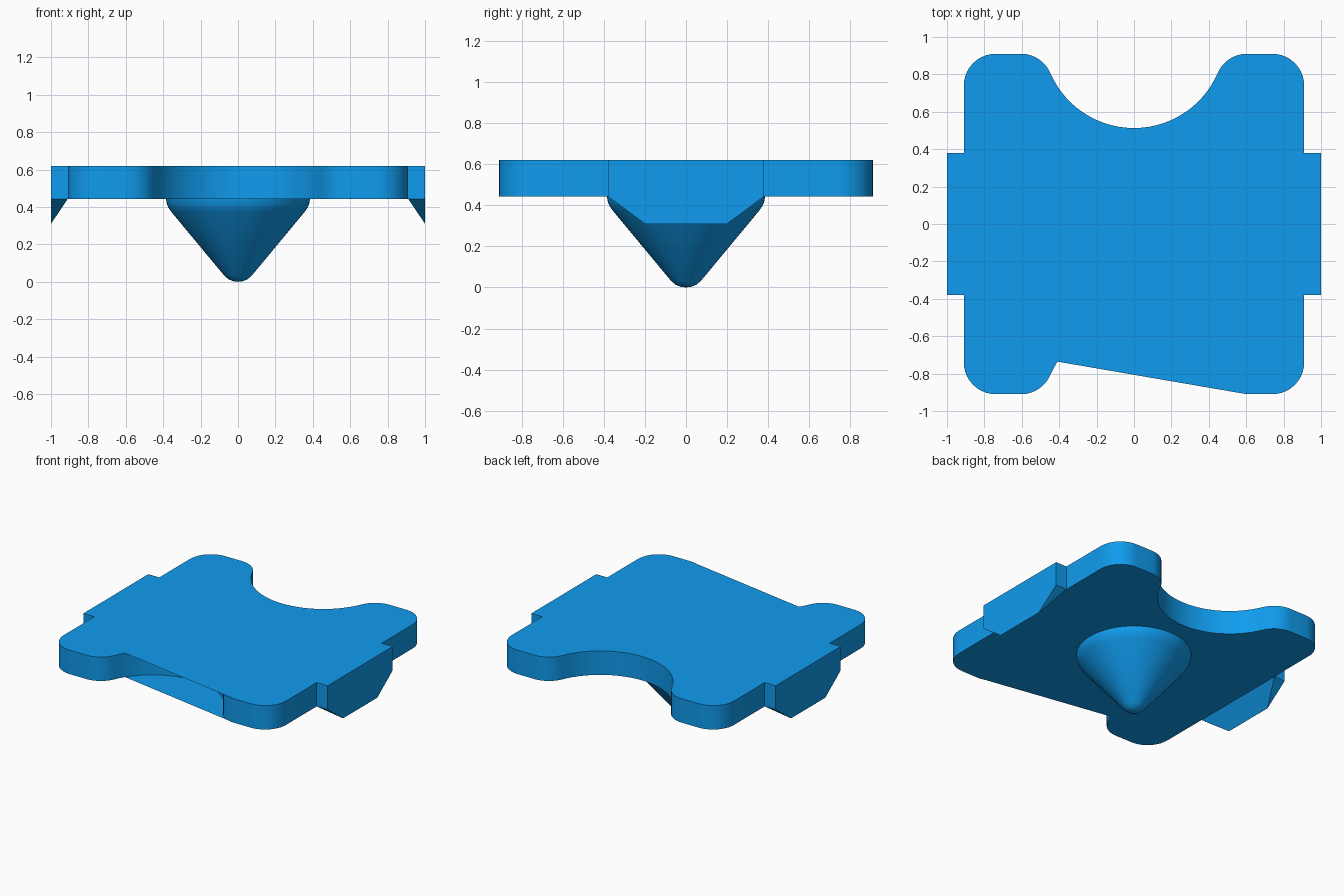
import bpy, bmesh
from math import sin, cos, pi, radians, atan2, hypot

if "Cube" in bpy.data.objects:
    bpy.data.objects.remove(bpy.data.objects["Cube"])

blue = bpy.data.materials.new("blue")
blue.diffuse_color = (0.005, 0.33, 0.85, 1)
blue.use_nodes = True
blue.node_tree.nodes["Principled BSDF"].inputs["Base Color"].default_value = blue.diffuse_color

TOP, BASE = 0.62, 0.443


def finish(name, bm, angle=30):
    mesh = bpy.data.meshes.new(name)
    bm.to_mesh(mesh)
    bm.free()
    mesh.materials.append(blue)
    ob = bpy.data.objects.new(name, mesh)
    bpy.context.collection.objects.link(ob)
    bpy.ops.object.select_all(action='DESELECT')
    ob.select_set(True)
    bpy.context.view_layer.objects.active = ob
    bpy.ops.object.shade_smooth_by_angle(angle=radians(angle))
    return ob


def arc(cx, cy, r, a0, a1, n):
    return [(cx + r * cos(a0 + (a1 - a0) * i / n), cy + r * sin(a0 + (a1 - a0) * i / n))
            for i in range(n + 1)]


# Plate outline: one quarter (tab step, corner, lobe, scoop), then mirrored
R, SCOOP_Y, SCOOP_R = 0.17, 1.0, 0.487
lobe_y = 0.91 - R
lobe_x = ((R + SCOOP_R) ** 2 - (SCOOP_Y - lobe_y) ** 2) ** 0.5
tilt = atan2(SCOOP_Y - lobe_y, lobe_x)
quarter = [(1.0, 0.38), (0.91, 0.38)]
quarter += arc(0.91 - R, lobe_y, R, 0, pi / 2, 10)
quarter += arc(lobe_x, lobe_y, R, pi / 2, pi - tilt, 8)
quarter += arc(0, SCOOP_Y, SCOOP_R, -tilt, -pi / 2, 14)[1:]
half = quarter + [(-x, y) for x, y in quarter[-2::-1]]
outline = half + [(-x, -y) for x, y in half]

# Plate: walls follow the full outline, caps span the front scoop with a straight edge
bm = bmesh.new()
lo = [bm.verts.new((x, y, BASE)) for x, y in outline]
hi = [bm.verts.new((x, y, TOP)) for x, y in outline]
n = len(outline)
for i in range(n):
    j = (i + 1) % n
    bm.faces.new((lo[i], lo[j], hi[j], hi[i]))
keep = [i for i, (x, y) in enumerate(outline) if not (y < 0 and -0.405 < x < 0.602)]
bm.faces.new([hi[i] for i in keep])
bm.faces.new([lo[i] for i in reversed(keep)])
finish("plate", bm)

# Wedges hanging under the side tabs
for side, name in ((1, "right_tab_wedge"), (-1, "left_tab_wedge")):
    bm = bmesh.new()
    for x, y, z in ((0.91, 0.38, BASE), (1.0, 0.38, BASE), (1.0, 0.2, 0.31)):
        for s in (1, -1):
            bm.verts.new((side * x, s * y, z))
    bmesh.ops.convex_hull(bm, input=bm.verts[:])
    bmesh.ops.dissolve_limit(bm, angle_limit=0.01, verts=bm.verts[:], edges=bm.edges[:])
    bmesh.ops.recalc_face_normals(bm, faces=bm.faces[:])
    finish(name, bm, 15)

# Round-tipped cone under the plate
profile = [(0, 0), (0.025, 0.003), (0.05, 0.013), (0.072, 0.031),
           (0.355, 0.372), (0.372, 0.396), (0.381, 0.418), (0.385, BASE)]
bm = bmesh.new()
vs = [bm.verts.new((r, 0, z)) for r, z in profile]
es = [bm.edges.new(p) for p in zip(vs, vs[1:])]
bmesh.ops.spin(bm, geom=vs + es, cent=(0, 0, 0), axis=(0, 0, 1),
               angle=2 * pi, steps=64)
bmesh.ops.remove_doubles(bm, verts=bm.verts[:], dist=1e-4)
bmesh.ops.recalc_face_normals(bm, faces=bm.faces[:])
if sum(f.normal.z for f in bm.faces) > 0:
    bmesh.ops.reverse_faces(bm, faces=bm.faces[:])
finish("cone_point", bm, 40)
